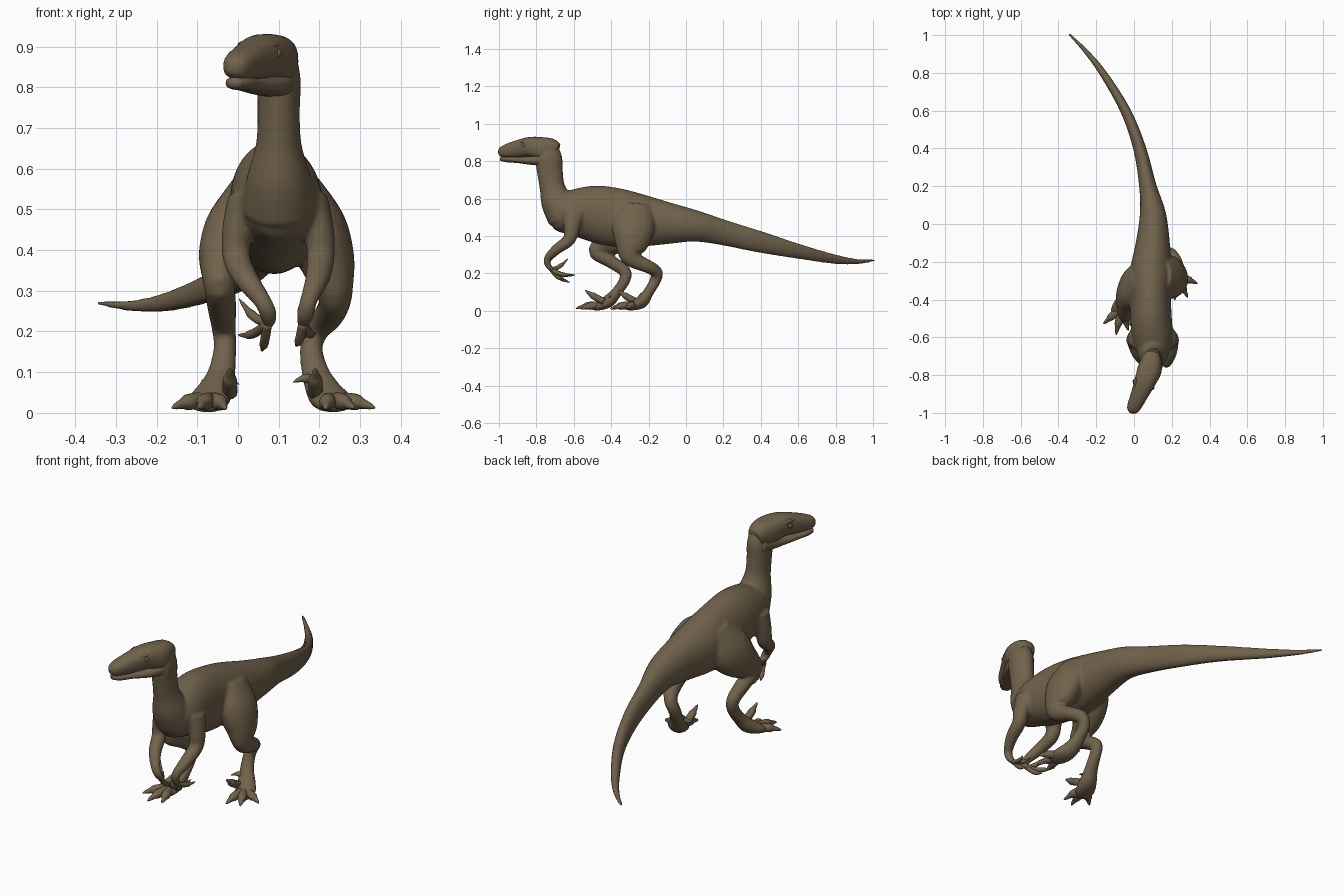
import bpy
import bmesh
import math
from mathutils import Vector

cube = bpy.data.objects.get("Cube")
if cube:
    bpy.data.objects.remove(cube, do_unlink=True)

COLOUR = (.165, .122, .072, 1)
hide = bpy.data.materials.new("brown_hide")
hide.use_nodes = True
hide.diffuse_color = COLOUR
shader = hide.node_tree.nodes["Principled BSDF"]
shader.inputs["Base Color"].default_value = COLOUR
shader.inputs["Roughness"].default_value = .8


def spline(a, b, c, d, t):
    """Catmull-Rom blend between stations b and c."""
    return [q + .5 * t * (r - p + t * (2 * p - 5 * q + 4 * r - s + t * (3 * (q - r) + s - p)))
            for p, q, r, s in zip(a, b, c, d)]


def loft(bm, stations, sides=20, steps=4, square=1):
    """Skin smooth rings along stations of centre, half width and half height."""
    padded = [stations[0]] + list(stations) + [stations[-1]]
    rows = []
    for i in range(len(stations) - 1):
        rows += [spline(*padded[i:i + 4], k / steps) for k in range(steps)]
    rows.append(stations[-1])
    centres = [Vector(row[:3]) for row in rows]
    rings = []
    for i, row in enumerate(rows):
        along = (centres[min(i + 1, len(rows) - 1)] - centres[max(i - 1, 0)]).normalized()
        side = Vector((1, 0, 0))
        side = (side - along * side.dot(along)).normalized()
        up = along.cross(side)
        ring = []
        for k in range(sides):
            angle = math.tau * k / sides
            c, s = math.cos(angle), math.sin(angle)
            c = math.copysign(abs(c) ** square, c)
            s = math.copysign(abs(s) ** square, s)
            offset = side * c * max(row[3], .001) + up * s * max(row[4], .001)
            ring.append(bm.verts.new(centres[i] + offset))
        rings.append(ring)
    faces = [bm.faces.new(rings[0]), bm.faces.new(rings[-1])]
    for lower, upper in zip(rings, rings[1:]):
        for k in range(sides):
            n = (k + 1) % sides
            faces.append(bm.faces.new((lower[k], lower[n], upper[n], upper[k])))
    bmesh.ops.recalc_face_normals(bm, faces=faces)


def finish(name, bm):
    mesh = bpy.data.meshes.new(name)
    bm.to_mesh(mesh)
    bm.free()
    mesh.materials.append(hide)
    for face in mesh.polygons:
        face.use_smooth = True
    obj = bpy.data.objects.new(name, mesh)
    bpy.context.collection.objects.link(obj)
    return obj


def part(name, stations, **options):
    bm = bmesh.new()
    loft(bm, stations, **options)
    return finish(name, bm)


def digit(name, base, tip, radius, lift):
    """A finger or toe that arches by lift and tapers into a claw."""
    base, tip = Vector(base), Vector(tip)
    stations = []
    for t, size in ((0, 1), (.35, .95), (.6, .9), (.72, .6), (.9, .35), (1, .06)):
        centre = base.lerp(tip, t)
        centre.z += lift * math.sin(math.pi * t)
        stations.append((*centre, radius * size, radius * size))
    part(name, stations, sides=12, steps=3)


# Trunk and tail
torso = [
    (.1, -.75, .51, .025, .04), (.1, -.71, .52, .07, .09),
    (.1, -.62, .525, .105, .12), (.09, -.5, .52, .11, .15),
    (.09, -.38, .5, .105, .157), (.09, -.25, .483, .11, .142),
    (.1, -.1, .468, .09, .113), (.1, .05, .453, .07, .084),
    (.073, .2, .418, .046, .068), (.03, .4, .367, .034, .057),
    (-.045, .6, .318, .027, .04), (-.165, .8, .275, .02, .025),
    (-.26, .92, .263, .013, .014), (-.345, 1.007, .27, .007, .006),
]

# Neck
neck = [
    (.1, -.65, .5, .09, .09), (.1, -.69, .58, .078, .085),
    (.1, -.715, .66, .056, .068), (.1, -.727, .74, .052, .069),
    (.1, -.735, .82, .054, .072), (.095, -.75, .89, .045, .05),
]

# Limbs share one girth list and differ in pose
LEG_GIRTH = [(.05, .09), (.075, .115), (.068, .095), (.046, .06), (.038, .043),
             (.036, .035), (.03, .033), (.028, .03), (.034, .028), (.044, .035),
             (.05, .026), (.03, .013)]
LEGS = [
    [(.15, -.27, .56), (.19, -.28, .46), (.22, -.29, .37), (.237, -.3, .3),
     (.235, -.265, .265), (.22, -.2, .235), (.195, -.157, .205), (.18, -.165, .16),
     (.19, -.2, .1), (.212, -.235, .05), (.235, -.28, .028), (.25, -.32, .015)],
    [(.04, -.29, .56), (0, -.33, .46), (-.03, -.39, .39), (-.045, -.45, .345),
     (-.045, -.475, .31), (-.04, -.4, .262), (-.035, -.327, .21), (-.032, -.33, .16),
     (-.04, -.37, .1), (-.055, -.41, .055), (-.075, -.46, .028), (-.09, -.5, .015)],
]
ARM_GIRTH = [(.035, .06), (.036, .045), (.034, .034), (.03, .028), (.022, .02),
             (.022, .016), (.014, .012)]
ARMS = [
    [(.185, -.6, .53), (.2, -.61, .45), (.203, -.625, .38), (.195, -.69, .33),
     (.175, -.74, .28), (.165, -.735, .24), (.16, -.71, .215)],
    [(.01, -.6, .53), (-.003, -.61, .45), (-.003, -.625, .38), (.02, -.69, .33),
     (.06, -.74, .275), (.075, -.735, .24), (.075, -.71, .215)],
]

# Fuse trunk, neck and limbs into one smooth skin
skin = bmesh.new()
loft(skin, torso, sides=32)
loft(skin, neck, sides=24)
for girth, poses in ((LEG_GIRTH, LEGS), (ARM_GIRTH, ARMS)):
    for pose in poses:
        loft(skin, [p + g for p, g in zip(pose, girth)])
body = finish("body", skin)
remesh = body.modifiers.new("fuse", "REMESH")
remesh.mode = "VOXEL"
remesh.voxel_size = .007
remesh.use_smooth_shade = True
relax = body.modifiers.new("relax", "SMOOTH")
relax.factor = .5
relax.iterations = 6

# Head: skull over a separate jaw, so the mouth reads as a crease
part("skull", [
    (.097, -.69, .85, .04, .045), (.092, -.72, .86, .054, .06),
    (.083, -.77, .866, .064, .062), (.06, -.83, .876, .057, .054),
    (.03, -.9, .865, .046, .047), (.003, -.96, .854, .038, .036),
    (-.01, -.988, .848, .028, .026), (-.015, -1, .846, .012, .012),
], sides=28, square=.8)
part("lower_jaw", [
    (.093, -.7, .82, .045, .04), (.083, -.77, .808, .058, .032),
    (.058, -.84, .804, .052, .022), (.028, -.9, .807, .042, .017),
    (.003, -.955, .81, .035, .016), (-.012, -.985, .812, .02, .012),
], sides=24, square=.8)

# Eyes, eyelids and brow ridges on both sides of the turned head
forward = Vector((-.35, -.94, 0)).normalized()
across = Vector((-forward.y, forward.x, 0))
middle = Vector((.05, -.85, .884))
for label, sign in (("left", 1), ("right", -1)):
    eye = middle + across * sign * .05
    bm = bmesh.new()
    bmesh.ops.create_uvsphere(bm, u_segments=16, v_segments=10, radius=.011)
    bmesh.ops.translate(bm, verts=bm.verts, vec=eye)
    finish(label + "_eye", bm)
    turn = across.to_track_quat("Z", "Y").to_euler()
    bpy.ops.mesh.primitive_torus_add(major_segments=20, minor_segments=8, major_radius=.013,
                                     minor_radius=.004, location=eye, rotation=turn)
    lid = bpy.context.object
    lid.name = label + "_eyelid"
    lid.data.materials.append(hide)
    bpy.ops.object.shade_smooth()
    ridge = []
    for reach, inset, size in ((-.05, .042, .004), (0, .044, .009), (.05, .03, .003)):
        spot = middle + forward * reach + across * sign * inset
        ridge.append((spot.x, spot.y, spot.z + .02 - abs(reach) * .1, size, size))
    part(label + "_brow", ridge, sides=10)

# Fingers
HANDS = {
    "left": ((.16, -.72, .22), [(.142, -.65, .165), (.19, -.61, .195), (.155, -.595, .19)]),
    "right": ((.072, -.72, .22), [(.003, -.63, .28), (0, -.595, .192), (.058, -.62, .152)]),
}
for label, (palm, tips) in HANDS.items():
    for i, tip in enumerate(tips):
        digit(f"{label}_finger_{i + 1}", palm, tip, .012, -.012)

# Walking toes, raised sickle claw and small inner toe
FEET = {
    "left": ((.225, -.27, .028), [(.337, -.315, .012), (.285, -.39, .012), (.215, -.405, .01)],
             (.19, -.365, .11), (.135, -.25, .075)),
    "right": ((-.065, -.44, .028), [(-.163, -.53, .012), (-.095, -.588, .012), (-.03, -.565, .01)],
              (-.02, -.54, .11), (.003, -.41, .07)),
}
for label, (pad, tips, sickle, inner) in FEET.items():
    for i, tip in enumerate(tips):
        digit(f"{label}_toe_{i + 1}", pad, tip, .022, .008)
    root = (sickle[0], pad[1], .05)
    digit(label + "_sickle_claw", root, sickle, .019, -.004)
    digit(label + "_inner_toe", (pad[0] - .02, pad[1] + .05, .07), inner, .012, .012)
